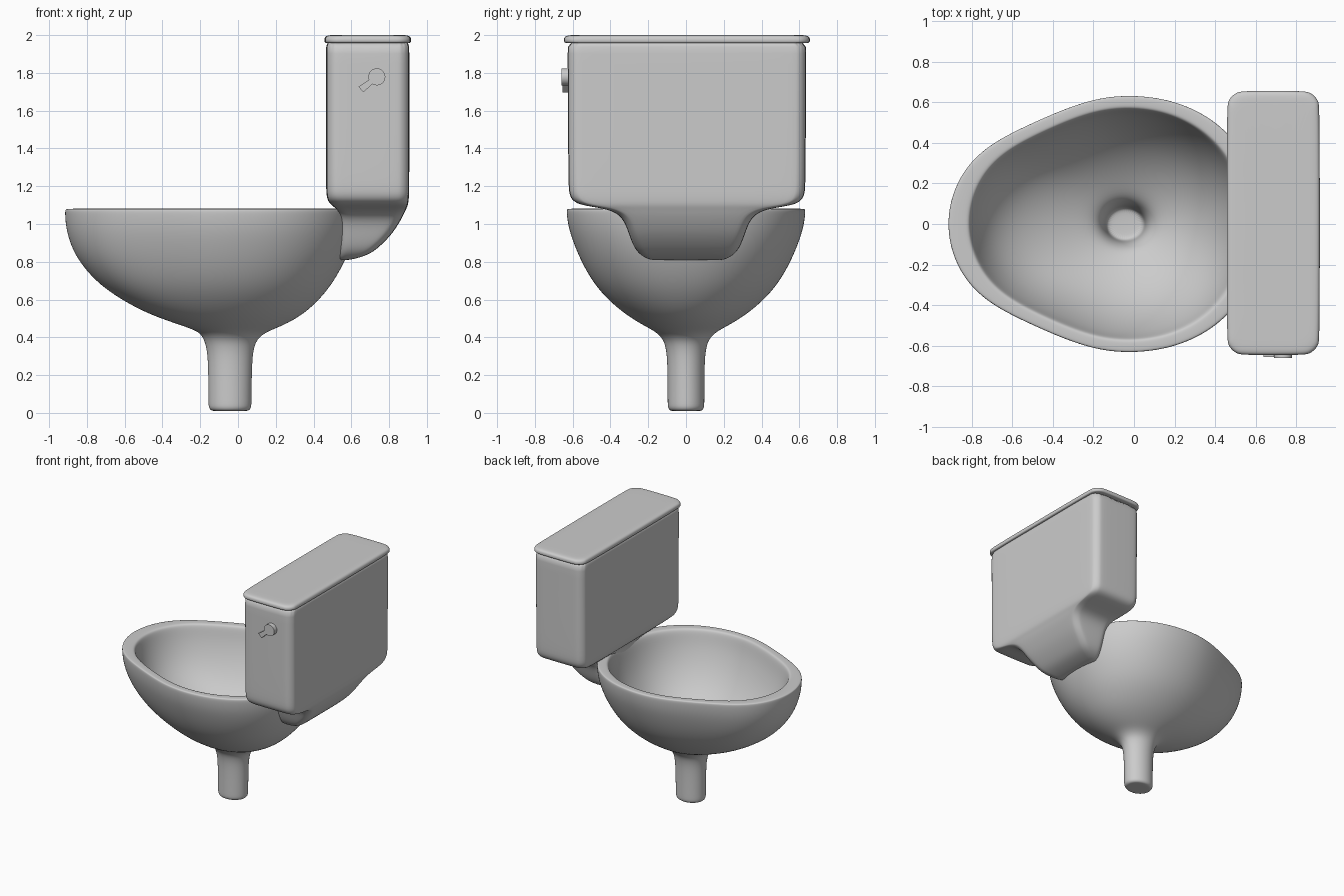
import bpy, bmesh
from math import sin, cos, pi, copysign


def finish(name, bm, subdiv=0, angle=0.9):
    bmesh.ops.recalc_face_normals(bm, faces=bm.faces)
    me = bpy.data.meshes.new(name)
    bm.to_mesh(me)
    bm.free()
    ob = bpy.data.objects.new(name, me)
    bpy.context.collection.objects.link(ob)
    if subdiv:
        mod = ob.modifiers.new("smooth", 'SUBSURF')
        mod.levels = mod.render_levels = subdiv
    bpy.ops.object.select_all(action='DESELECT')
    ob.select_set(True)
    bpy.context.view_layer.objects.active = ob
    if subdiv:
        bpy.ops.object.shade_smooth()
    else:
        bpy.ops.object.shade_smooth_by_angle(angle=angle)
    return ob


def loft(name, rings, subdiv):
    bm = bmesh.new()
    rows = [[bm.verts.new(p) for p in r] for r in rings]
    n = len(rows[0])
    for a, b in zip(rows, rows[1:]):
        for i in range(n):
            j = (i + 1) % n
            bm.faces.new((a[i], a[j], b[j], b[i]))
    bm.faces.new(rows[0])
    bm.faces.new(rows[-1])
    return finish(name, bm, subdiv)


def egg(z, x_front, x_back, half_y, n=48, cx=-0.045):
    f, b = cx - x_front, x_back - cx
    m = max(0, min(1, (f - b) / 0.2))      # egg-ness fades out towards the pipe
    pts = []
    for i in range(n):
        c, s = cos(2 * pi * i / n), sin(2 * pi * i / n)
        if c > 0:
            e = 2 / (2 + 0.2 * m)
            pts.append((cx + b * c ** e, half_y * copysign(abs(s) ** e, s), z))
        else:
            pts.append((cx + f * c, half_y * s * (1 - 0.55 * m * c * c * s ** 4), z))
    return pts


def rounded_rect(z, x0, x1, half_y, r, cy=0.005, seg=4):
    r = min(r, (x1 - x0) * 0.45)
    y0, y1 = cy - half_y, cy + half_y
    corners = ((x1 - r, y1 - r, 0), (x0 + r, y1 - r, 1), (x0 + r, y0 + r, 2), (x1 - r, y0 + r, 3))
    return [(x + r * cos((q + k / seg) * pi / 2), y + r * sin((q + k / seg) * pi / 2), z)
            for x, y, q in corners for k in range(seg + 1)]


# bowl with pipe foot: outside from the foot up, over the rim, inside to the drain
outer = [(.01, -.12, .035, .065), (.011, -.142, .057, .085), (.028, -.156, .071, .097),
         (.06, -.156, .071, .097), (.27, -.158, .074, .098), (.34, -.166, .083, .106),
         (.39, -.18, .10, .12), (.43, -.205, .15, .16), (.46, -.29, .235, .22),
         (.52, -.47, .345, .32), (.60, -.62, .432, .415), (.68, -.735, .497, .485),
         (.77, -.82, .55, .54), (.865, -.88, .594, .584), (.97, -.912, .622, .622),
         (1.05, -.918, .629, .634), (1.075, -.917, .628, .634), (1.081, -.91, .622, .628)]
inner = [(1.081, -.835, .562, .588), (1.077, -.815, .548, .572), (1.05, -.805, .535, .562),
         (.97, -.785, .52, .545), (.865, -.745, .49, .505), (.77, -.685, .445, .455),
         (.68, -.59, .385, .39), (.60, -.45, .305, .305), (.54, -.31, .21, .215),
         (.50, -.205, .12, .14), (.46, -.165, .078, .11), (.40, -.145, .058, .09),
         (.30, -.14, .053, .085), (.285, -.12, .03, .065)]
loft("bowl", [egg(*r) for r in outer + inner], 2)

# cistern flowing down into a curved neck behind the bowl
tank = [(.809, .54, .57, .17, .02), (.811, .53, .60, .20, .03), (.835, .53, .69, .247, .05),
        (.875, .53, .745, .28, .06), (.94, .53, .81, .305, .06), (1.0, .53, .85, .325, .06),
        (1.045, .53, .875, .355, .06), (1.07, .525, .886, .40, .06), (1.085, .515, .893, .46, .07),
        (1.10, .495, .899, .56, .07), (1.12, .476, .903, .603, .07), (1.155, .467, .906, .624, .07),
        (1.22, .466, .907, .628, .07), (1.60, .466, .907, .63, .07), (1.96, .466, .907, .632, .07),
        (1.97, .466, .907, .632, .07)]
loft("cistern", [rounded_rect(*r) for r in tank], 2)

# cistern lid with a soft rounded edge
lid = [(1.958, .50, .87, .60, .06), (1.957, .464, .909, .64, .08), (1.963, .457, .917, .652, .085),
       (1.982, .457, .917, .652, .085), (1.995, .464, .909, .644, .085), (2.0, .485, .89, .62, .08),
       (2.001, .52, .85, .57, .06)]
loft("cistern_lid", [rounded_rect(*r) for r in lid], 2)


def plate(name, outline, y0, y1):
    bm = bmesh.new()
    face = bm.faces.new([bm.verts.new((x, y0, z)) for x, z in outline])
    new = bmesh.ops.extrude_face_region(bm, geom=[face])["geom"]
    bmesh.ops.translate(bm, verts=[v for v in new if isinstance(v, bmesh.types.BMVert)], vec=(0, y1 - y0, 0))
    return finish(name, bm)


# flush handle: round knob and flared lever
plate("flush_knob", [(.735 + .045 * cos(i * pi / 16), 1.779 + .045 * sin(i * pi / 16)) for i in range(32)],
      -.60, -.66)
plate("flush_lever", [(.72, 1.775), (.69, 1.762), (.638, 1.727), (.664, 1.697), (.708, 1.738), (.73, 1.76)],
      -.60, -.655)
